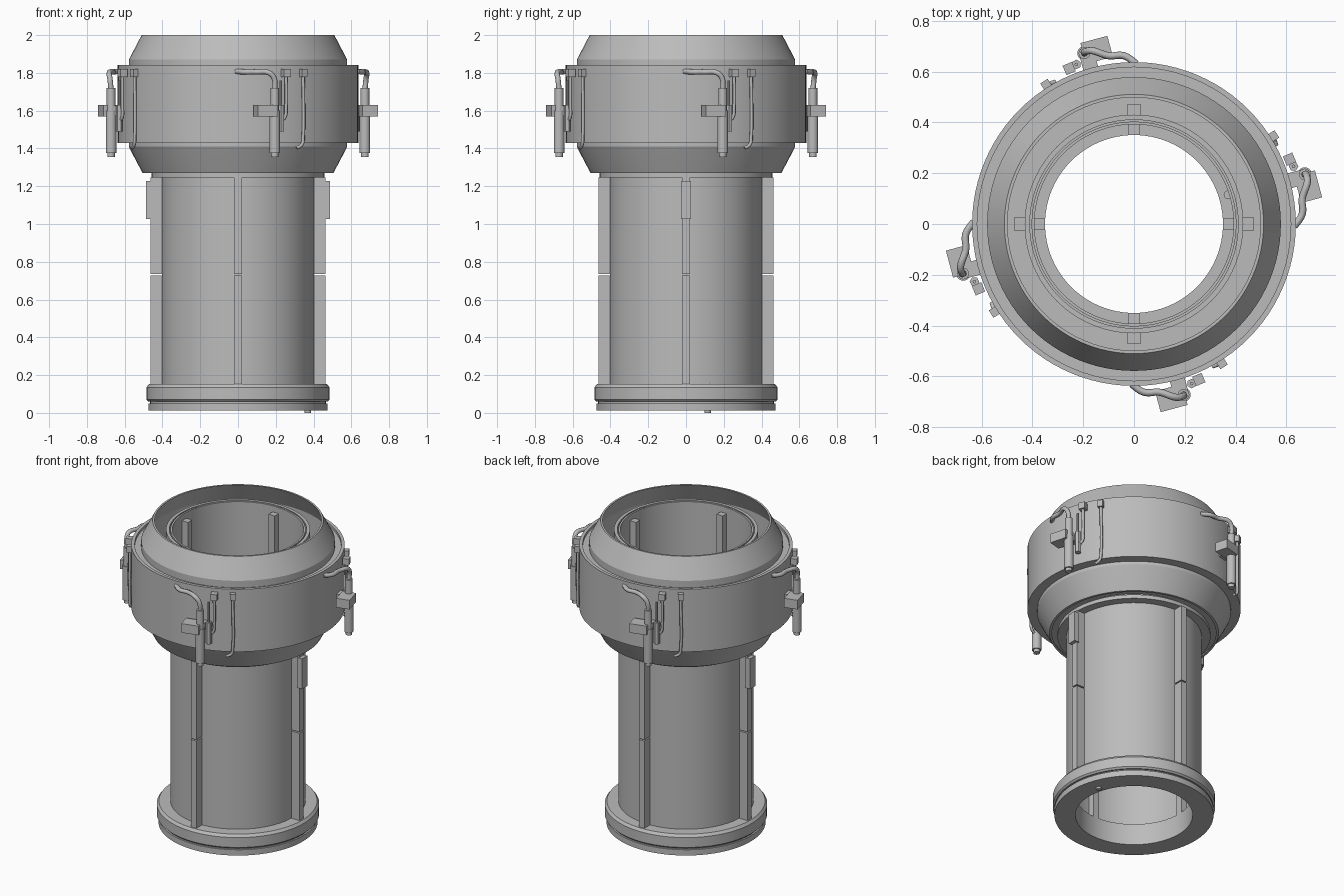
import bpy, bmesh, math
from mathutils import Vector, Matrix

if "Cube" in bpy.data.objects:
    bpy.data.objects.remove(bpy.data.objects["Cube"], do_unlink=True)

metal = bpy.data.materials.new("grey metal")
metal.use_nodes = True
COLOR = (0.5, 0.5, 0.5, 1)
metal.diffuse_color = COLOR
metal.node_tree.nodes["Principled BSDF"].inputs["Base Color"].default_value = COLOR


def finish(name, bm, turn=0):
    """Turn the part about z and make it an object."""
    bm.transform(Matrix.Rotation(math.radians(turn), 4, "Z"))
    bmesh.ops.recalc_face_normals(bm, faces=bm.faces)
    mesh = bpy.data.meshes.new(name)
    bm.to_mesh(mesh)
    bm.free()
    mesh.materials.append(metal)
    obj = bpy.data.objects.new(name, mesh)
    bpy.context.collection.objects.link(obj)
    bpy.context.view_layer.objects.active = obj
    bpy.ops.object.select_all(action="DESELECT")
    obj.select_set(True)
    bpy.ops.object.shade_smooth_by_angle(angle=math.radians(25))
    return obj


def ring(name, profile, steps=96):
    """Lathe a closed (radius, z) profile."""
    bm = bmesh.new()
    loops = []
    for i in range(steps):
        a = math.tau * i / steps
        loops.append([bm.verts.new((r * math.cos(a), r * math.sin(a), z)) for r, z in profile])
    n = len(profile)
    for i in range(steps):
        a, b = loops[i], loops[(i + 1) % steps]
        for j in range(n):
            k = (j + 1) % n
            bm.faces.new((a[j], b[j], b[k], a[k]))
    return finish(name, bm)


def box(name, center, size, turn=0, spin=0):
    bm = bmesh.new()
    bmesh.ops.create_cube(bm, size=1)
    bm.transform(Matrix.Translation(center) @ Matrix.Rotation(math.radians(spin), 4, "Z")
                 @ Matrix.Diagonal((*size, 1)))
    return finish(name, bm, turn)


def rod(name, x, y, z0, z1, r, turn=0, sides=16):
    bm = bmesh.new()
    bmesh.ops.create_cone(bm, cap_ends=True, segments=sides, radius1=r, radius2=r, depth=z1 - z0)
    bm.transform(Matrix.Translation((x, y, (z0 + z1) / 2)))
    return finish(name, bm, turn)


def pipe(name, points, r, turn=0):
    """Round tube along a smooth path."""
    curve = bpy.data.curves.new(name, "CURVE")
    curve.dimensions = "3D"
    curve.bevel_depth = r
    curve.bevel_resolution = 2
    curve.use_fill_caps = True
    curve.resolution_u = 5
    s = curve.splines.new("BEZIER")
    s.bezier_points.add(len(points) - 1)
    for p, co in zip(s.bezier_points, points):
        p.co = co
        p.handle_left_type = p.handle_right_type = "AUTO"
    obj = bpy.data.objects.new(name, curve)
    obj.rotation_euler.z = math.radians(turn)
    curve.materials.append(metal)
    bpy.context.collection.objects.link(obj)


# Base flange with its lower step
ring("base_foot", [(.35, .012), (.475, .012), (.475, .05), (.465, .05), (.465, .08), (.35, .08)])
ring("base_flange", [(.35, .06), (.475, .06), (.485, .07), (.485, .135), (.472, .152), (.35, .152)])
rod("base_pin", .37, .115, 0, .165, .017)

# Long tube, its collar and the wider tube inside the head
ring("main_tube", [(.392, .14), (.403, .14), (.403, 1.94), (.392, 1.94)])
ring("tube_collar", [(.395, 1.245), (.457, 1.245), (.457, 1.27), (.395, 1.27)])
ring("upper_tube", [(.41, 1.26), (.43, 1.26), (.43, 1.94), (.41, 1.94)])

# Head shell with sloped ends, and the floor closing it
ring("head_shell", [(.505, 1.27), (.545, 1.345), (.578, 1.41), (.578, 1.87), (.51, 2.0),
                    (.498, 2.0), (.563, 1.87), (.563, 1.41), (.53, 1.345), (.49, 1.27)])
ring("head_floor", [(.41, 1.29), (.51, 1.29), (.51, 1.31), (.41, 1.31)])

# Wide band around the head
ring("outer_band", [(.57, 1.43), (.637, 1.43), (.637, 1.842), (.617, 1.842), (.617, 1.825), (.57, 1.825)])

for q in range(4):
    t = 90 * q
    # Ribs outside the tube, split by a narrow joint, and inside it
    box("lower_rib", (0, -.43, .437), (.04, .066, .58), t)
    box("upper_rib", (0, -.43, .99), (.04, .066, .51), t)
    box("inner_rib", (0, -.375, 1.02), (.045, .05, 1.76), t)
    box("rib_cap", (0, -.44, 1.6), (.055, .06, .6), t)
    # Actuator: cylinder, mounting block and bent hose
    rod("actuator", .195, -.672, 1.375, 1.60, .028, t)
    rod("actuator_neck", .195, -.672, 1.60, 1.72, .023, t)
    rod("actuator_tip", .195, -.672, 1.355, 1.375, .02, t)
    box("actuator_block", (.147, -.685, 1.6), (.11, .085, .06), t, 15)
    box("actuator_mount", (.175, -.63, 1.6), (.06, .08, .05), t, 15)
    pipe("hose", [(-.01, -.63, 1.808), (.04, -.662, 1.805), (.1, -.662, 1.805),
                  (.165, -.682, 1.8), (.192, -.678, 1.77), (.195, -.672, 1.71)], .014, t)
    # Short hanging line with a clip and a small canister
    box("short_clip", (.255, -.612, 1.8), (.04, .04, .042), t, 23)
    pipe("short_line", [(.255, -.612, 1.79), (.255, -.612, 1.62), (.25, -.612, 1.57), (.235, -.62, 1.55)], .009, t)
    rod("canister", .227, -.628, 1.49, 1.63, .019, t, 6)
    rod("canister_line", .227, -.628, 1.63, 1.76, .007, t, 8)
    # Long hanging line with a hooked end
    box("long_clip", (.345, -.547, 1.8), (.034, .036, .042), t, 32)
    pipe("long_line", [(.345, -.547, 1.79), (.345, -.547, 1.46), (.338, -.55, 1.42), (.31, -.56, 1.402)], .009, t)

# Guide boxes on the two side ribs
for t in (90, 270):
    box("guide_box", (0, -.468, 1.127), (.055, .036, .2), t)
